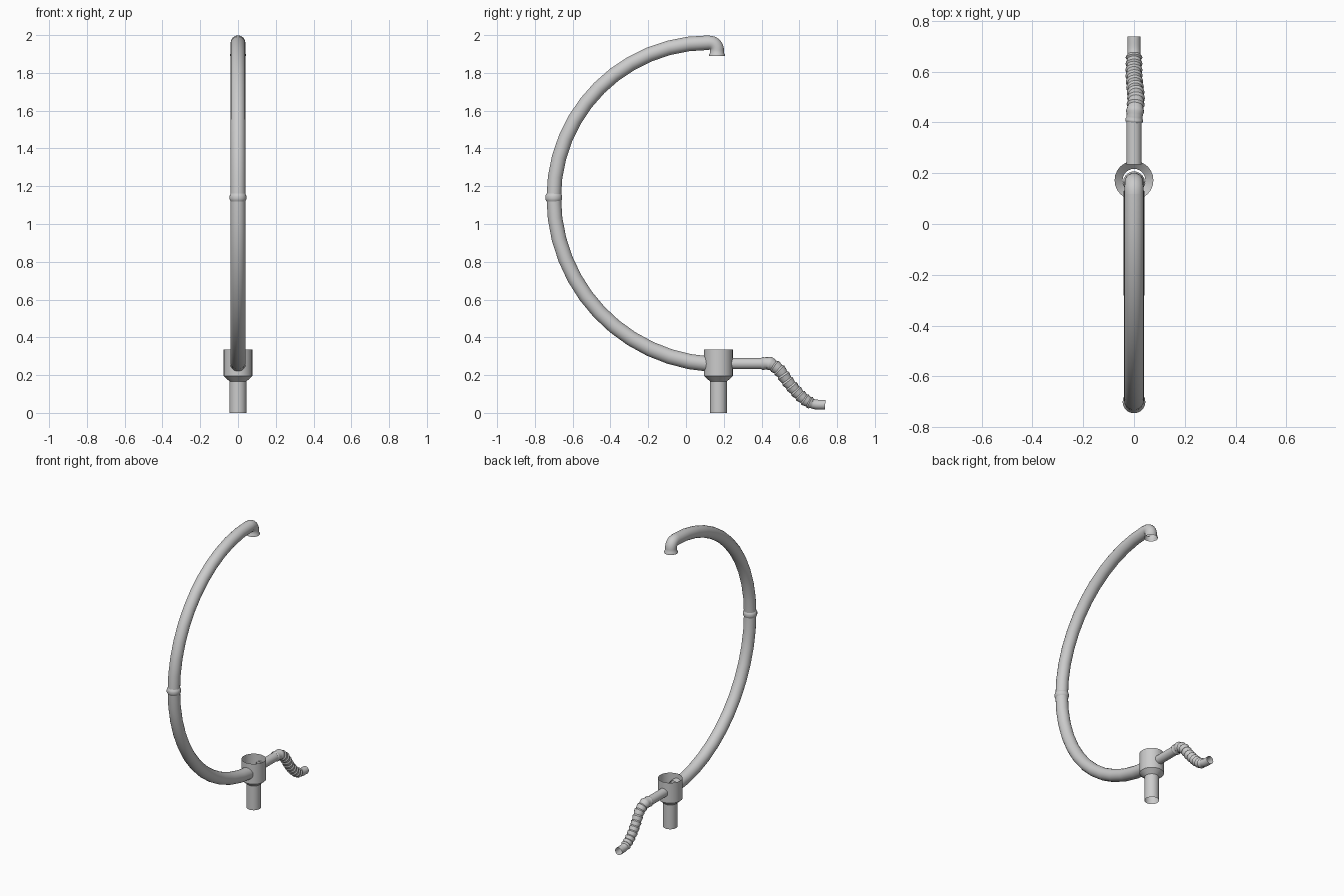
import bpy, bmesh, math
from mathutils import Vector

if "Cube" in bpy.data.objects:
    bpy.data.objects.remove(bpy.data.objects["Cube"])


def sweep(name, path, radii, sides=18, angle=40):
    """Open tube along a path lying near the YZ plane, one radius per point."""
    pts = [Vector(p) for p in path]
    bm = bmesh.new()
    rings = []
    for i, p in enumerate(pts):
        t = (pts[min(i + 1, len(pts) - 1)] - pts[max(i - 1, 0)]).normalized()
        n = Vector((1, 0, 0)).cross(t).normalized()
        b = t.cross(n)
        rings.append([bm.verts.new(p + radii[i] * (math.cos(a) * b + math.sin(a) * n))
                      for a in (2 * math.pi * k / sides for k in range(sides))])
    for r0, r1 in zip(rings, rings[1:]):
        for k in range(sides):
            j = (k + 1) % sides
            bm.faces.new((r0[k], r0[j], r1[j], r1[k]))
    bmesh.ops.recalc_face_normals(bm, faces=bm.faces)
    me = bpy.data.meshes.new(name)
    bm.to_mesh(me)
    bm.free()
    ob = bpy.data.objects.new(name, me)
    bpy.context.collection.objects.link(ob)
    bpy.ops.object.select_all(action='DESELECT')
    ob.select_set(True)
    bpy.context.view_layer.objects.active = ob
    bpy.ops.object.shade_smooth_by_angle(angle=math.radians(angle))
    return ob


def arc(cy, cz, r, a0, a1, n):
    return [(0, cy + r * math.cos(math.radians(a0 + (a1 - a0) * i / n)),
             cz + r * math.sin(math.radians(a0 + (a1 - a0) * i / n))) for i in range(n + 1)]


def smooth_path(pts, per):
    """Catmull-Rom resampling of control points."""
    p = [Vector(q) for q in pts]
    p = [2 * p[0] - p[1]] + p + [2 * p[-1] - p[-2]]
    out = []
    for i in range(1, len(p) - 2):
        for s in range(per):
            t = s / per
            a, b, c, d = p[i - 1:i + 3]
            out.append(0.5 * (2 * b + (c - a) * t + (2 * a - 5 * b + 4 * c - d) * t * t
                              + (3 * b - a - 3 * c + d) * t ** 3))
    return out + [p[-2]]


# Two halves of the large curved pipe
upper = arc(0.12, 1.14, 0.82, 180, 90, 12)
sweep("upper_curved_pipe", upper, [0.039] * len(upper))
lower = arc(0.184, 1.14, 0.884, 180, 266.5, 12)
sweep("lower_curved_pipe", lower, [0.039 + 0.002 * i / 12 for i in range(13)])

# Bulged coupling between the halves
sweep("pipe_coupling", [(0, -0.70, 1.14 + z) for z in (0.022, 0.013, 0.007, -0.007, -0.013, -0.022)],
      [0.038, 0.043, 0.045, 0.045, 0.043, 0.038])

# Elbow outlet at the top with a flared lip
elbow = [(0, 0.108, 1.96), (0, 0.12, 1.96)] + arc(0.125, 1.921, 0.039, 80, 0, 6)
elbow += [(0, 0.164, 1.904), (0, 0.164, 1.897), (0, 0.164, 1.89)]
sweep("outlet_elbow", elbow, [0.0375] * (len(elbow) - 3) + [0.038, 0.043, 0.043])

# Open funnel cup and its drain stem
sweep("funnel_cup", [(0, 0.172, z) for z in (0.335, 0.195, 0.167, 0.0)],
      [0.0765, 0.0765, 0.045, 0.045], sides=24, angle=30)

# Straight side pipe
sweep("side_pipe", [(0, 0.235, 0.261), (0, 0.42, 0.261)], [0.03, 0.03])

# Ribbed flexible hose
path = smooth_path([(0, 0.40, 0.261), (0.004, 0.445, 0.26), (0.008, 0.495, 0.225),
                    (0.004, 0.538, 0.167), (0, 0.583, 0.114), (0, 0.63, 0.07),
                    (0, 0.68, 0.046), (0, 0.737, 0.043)], 8)
radii = []
for i in range(len(path)):
    if i < 8:
        radii.append(0.032 + (0.003 if i in (1, 2, 7) else 0))
    elif i < 46:
        radii.append((0.036, 0.034, 0.032, 0.030)[i % 4] - 0.003 * (i - 8) / 38)
    else:
        radii.append(0.026)
sweep("flexible_hose", path, radii, sides=16, angle=35)
